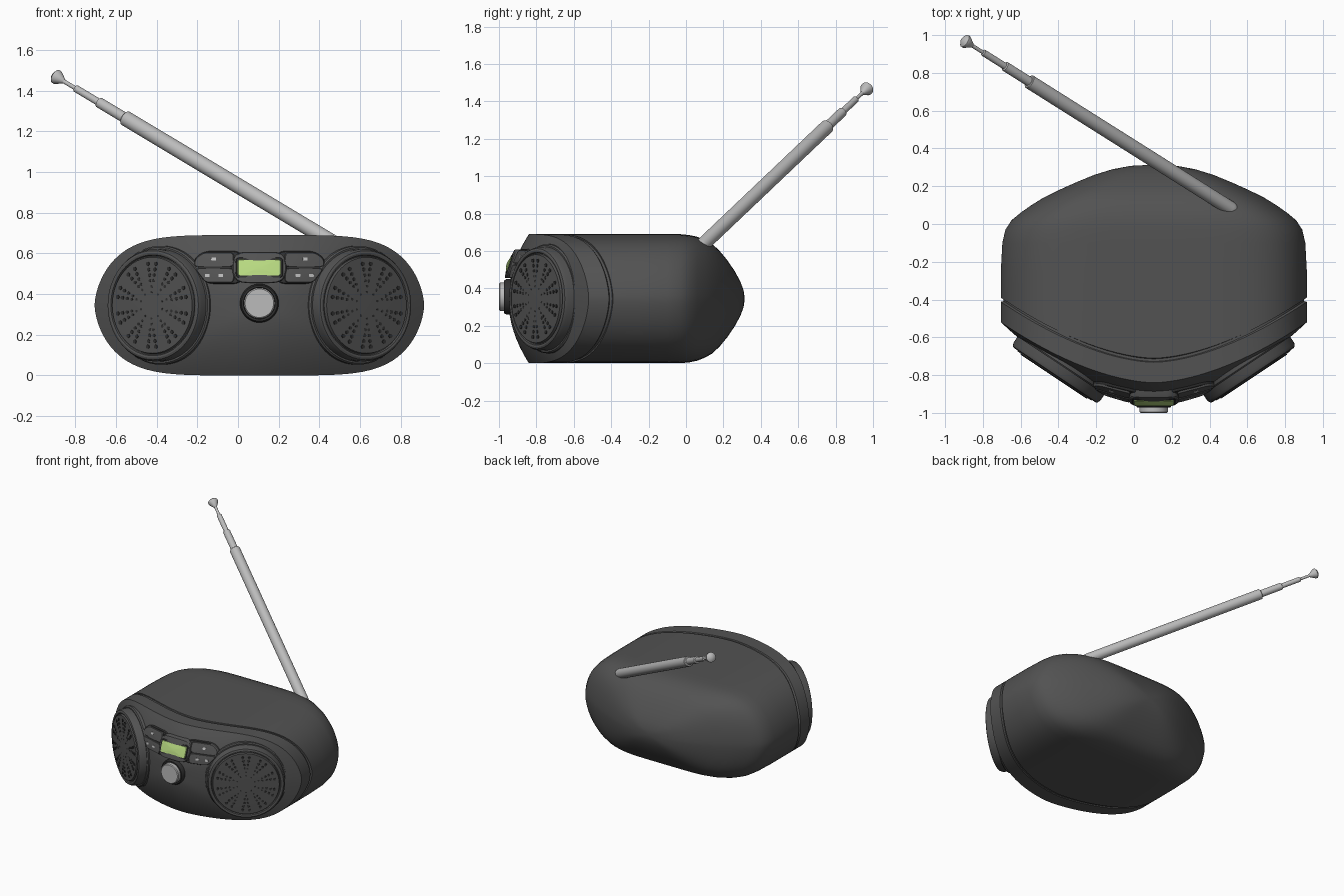
import bpy, bmesh, math
from mathutils import Vector, Matrix

if "Cube" in bpy.data.objects:
    bpy.data.objects.remove(bpy.data.objects["Cube"])

CX, CZ, HW, HH = 0.105, 0.345, 0.81, 0.345   # body centre and half sizes


def material(name, c):
    m = bpy.data.materials.new(name)
    m.diffuse_color = (*c, 1)
    m.use_nodes = True
    m.node_tree.nodes["Principled BSDF"].inputs["Base Color"].default_value = m.diffuse_color
    return m


DARK = material("dark_plastic", (0.085, 0.085, 0.085))
BLACK = material("black_plastic", (0.03, 0.03, 0.03))
SILVER = material("silver", (0.5, 0.5, 0.5))
GREEN = material("screen_green", (0.48, 0.7, 0.22))


def finish(name, bm, mat, angle=32):
    bmesh.ops.remove_doubles(bm, verts=bm.verts, dist=1e-5)
    bmesh.ops.recalc_face_normals(bm, faces=bm.faces)
    me = bpy.data.meshes.new(name)
    bm.to_mesh(me)
    bm.free()
    me.materials.append(mat)
    me.polygons.foreach_set("use_smooth", [True] * len(me.polygons))
    me.set_sharp_from_angle(angle=math.radians(angle))
    ob = bpy.data.objects.new(name, me)
    bpy.context.collection.objects.link(ob)
    return ob


def skin(bm, rings):
    """Bridge closed rings of points; collapsed rings become poles."""
    vs = [[bm.verts.new(p) for p in r] for r in rings]
    n = len(vs[0])
    for a, b in zip(vs, vs[1:]):
        for i in range(n):
            j = (i + 1) % n
            bm.faces.new((a[i], a[j], b[j], b[i]))


def lathe(name, profile, origin, axis, mat, n=48):
    """Revolve (radius, height) points about an axis."""
    q = Vector(axis).normalized().to_track_quat('Z', 'Y')
    bm = bmesh.new()
    skin(bm, [[Vector(origin) + q @ Vector((r * math.cos(2 * math.pi * i / n),
              r * math.sin(2 * math.pi * i / n), h)) for i in range(n)]
              for r, h in profile])
    bmesh.ops.dissolve_degenerate(bm, edges=bm.edges, dist=1e-5)
    return finish(name, bm, mat)


def reach(c, s):
    """Distance factor from the centre to the rounded body outline."""
    lo, hi = 0.0, 1e4
    for _ in range(60):
        k = (lo + hi) / 2
        if abs(k * c) ** 5.3 + abs(k * s) ** 1.65 < 1:
            lo = k
        else:
            hi = k
    return lo


def edge_y(x):
    return -0.84 + 0.32 * min(1, abs(x) / HW) ** 1.7


def front_y(x, z):
    k = 1 / reach(x / HW, (z - CZ) / HH)
    return edge_y(x) - 0.11 * (1 - k * k)


# Body: one lofted skin from the front face over the seam to the back dome
N = 128
outline = []
for i in range(N):
    c, s = math.cos(2 * math.pi * i / N), math.sin(2 * math.pi * i / N)
    k = reach(c, s)
    outline.append((HW * k * c, HH * k * s))
rings = []
for k in [0, .12, .25, .38, .5, .62, .74, .85, .94, 1]:
    rings.append([(CX + x * k, edge_y(x * k) - .11 * (1 - k * k), CZ + z * k)
                  for x, z in outline])
for off, k in [(.108, 1), (.112, .982), (.126, .982), (.130, 1)]:
    rings.append([(CX + x * k, edge_y(x) + off, CZ + z * k) for x, z in outline])
for y, kx, kz in [(-.25, 1, 1), (-.1, .99, 1), (-.03, .97, 1), (.02, .93, .985),
                  (.06, .87, .96), (.1, .80, .915), (.14, .72, .85), (.18, .62, .74),
                  (.22, .51, .6), (.26, .39, .43), (.29, .27, .27),
                  (.308, .15, .13), (.314, 0, 0)]:
    rings.append([(CX + x * kx, y, CZ + z * kz) for x, z in outline])
bm = bmesh.new()
skin(bm, rings)
bmesh.ops.dissolve_degenerate(bm, edges=bm.edges, dist=1e-5)
finish("body", bm, DARK)

# Speakers: angled round pods with perforated grilles
for sx, side in ((-1, "left"), (1, "right")):
    axis = Vector((sx * .555, -.832, 0))
    o = Vector((CX + sx * .525, -.80, CZ))
    lathe(side + "_speaker_flange", [(.292, -.2), (.292, -.068), (.285, -.06), (.26, -.06)],
          o, axis, DARK, 64)
    lathe(side + "_speaker_pod", [(.278, -.15), (.276, -.02), (.268, -.004), (.258, 0),
          (.248, -.002), (.244, -.012), (.24, -.012), (.236, .004), (.12, .009), (0, .01)],
          o, axis, DARK, 64)
    q = axis.to_track_quat('Z', 'Y')
    bm = bmesh.new()
    for a in range(10):
        for j in range(6):
            r = .065 + .028 * j
            for d in ([0] if j < 2 else [-1, 1]):
                t = 2 * math.pi * (a + .5) / 10 + d * (.055 + .012 * j)
                p = o + q @ Vector((r * math.cos(t), r * math.sin(t), .004))
                bmesh.ops.create_cone(bm, cap_ends=True, segments=10,
                                      radius1=.006 + .0008 * j, radius2=.006 + .0008 * j,
                                      depth=.012, matrix=Matrix.Translation(p) @ q.to_matrix().to_4x4())
    finish(side + "_grille_holes", bm, BLACK)


def rounded(pts, rad, n=5):
    """Round the corners of a polygon with small quadratic arcs."""
    out = []
    for i, p in enumerate(pts):
        p, a, b = Vector(p), Vector(pts[i - 1]), Vector(pts[(i + 1) % len(pts)])
        s = p + (a - p).normalized() * min(rad, (a - p).length * .49)
        e = p + (b - p).normalized() * min(rad, (b - p).length * .49)
        for j in range(n + 1):
            t = j / n
            out.append(s * (1 - t) ** 2 + p * 2 * t * (1 - t) + e * t * t)
    return out


def pad(name, pts, off, mat, rad=.02):
    """A raised pad that follows the curved front face; x is from the centre."""
    pts = rounded(pts, rad)
    c = sum(pts, Vector((0, 0))) / len(pts)
    bm = bmesh.new()
    rows = []
    for k, o in ((1, -.03), (1, off - .005), (.96, off), (.5, off), (0, off)):
        rows.append([(CX + q.x, front_y(q.x, q.y) - o, q.y)
                     for q in (c + (p - c) * k for p in pts)])
    skin(bm, rows)
    bmesh.ops.dissolve_degenerate(bm, edges=bm.edges, dist=1e-5)
    return finish(name, bm, mat)


def box(x, z, w, h):
    return [(x - w, z - h), (x + w, z - h), (x + w, z + h), (x - w, z + h)]


# Display and the button wings beside it
pad("display_housing", [(-.115, .455), (.115, .455), (.14, .53), (.115, .608), (-.115, .608),
                        (-.14, .53)], .035, DARK, .05)
pad("display_bezel", box(0, .53, .118, .05), .038, BLACK)
pad("display_screen", box(0, .53, .108, .04), .041, GREEN, .012)
for sx, side in ((-1, "left"), (1, "right")):
    def m(pts):
        return [(sx * x, z) for x, z in pts]
    pad(side + "_button_plate", m([(.08, .45), (.27, .45), (.335, .555), (.28, .612), (.08, .612)]),
        .012, BLACK, .05)
    pad(side + "_upper_button", m([(.125, .535), (.322, .535), (.318, .572), (.275, .604), (.125, .604)]),
        .022, DARK)
    pad(side + "_lower_button", m([(.125, .457), (.265, .457), (.318, .526), (.125, .526)]),
        .022, DARK)
    for i, (x, z) in enumerate([(.225, .572), (.19, .492), (.256, .492)]):
        pad(f"{side}_button_mark_{i}", m(box(x, z, .012, .008)), .024, SILVER, .004)

# Volume knob and its collar
lathe("knob_collar", [(.095, -.06), (.095, .0), (.088, .012), (.078, .012), (.076, 0)],
      (CX, -.96, .355), (0, -1, 0), BLACK)
lathe("volume_knob", [(.076, -.03), (.076, .034), (.07, .04), (0, .04)],
      (CX, -.96, .355), (0, -1, 0), SILVER)

# Telescopic antenna with a flared tip
base, tip = Vector((.53, .07, .615)), Vector((-.905, .975, 1.475))
L = (tip - base).length
lathe("antenna", [(0, -.025), (.02, -.02), (.034, 0), (.038, .03), (.038, .755 * L),
      (.034, .757 * L), (.026, .757 * L), (.026, .845 * L), (.018, .847 * L),
      (.018, .925 * L), (.010, .927 * L), (.010, .965 * L), (.016, .97 * L),
      (.036, .988 * L), (.036, .994 * L), (.022, L), (0, 1.003 * L)],
      base, tip - base, SILVER, 32)
